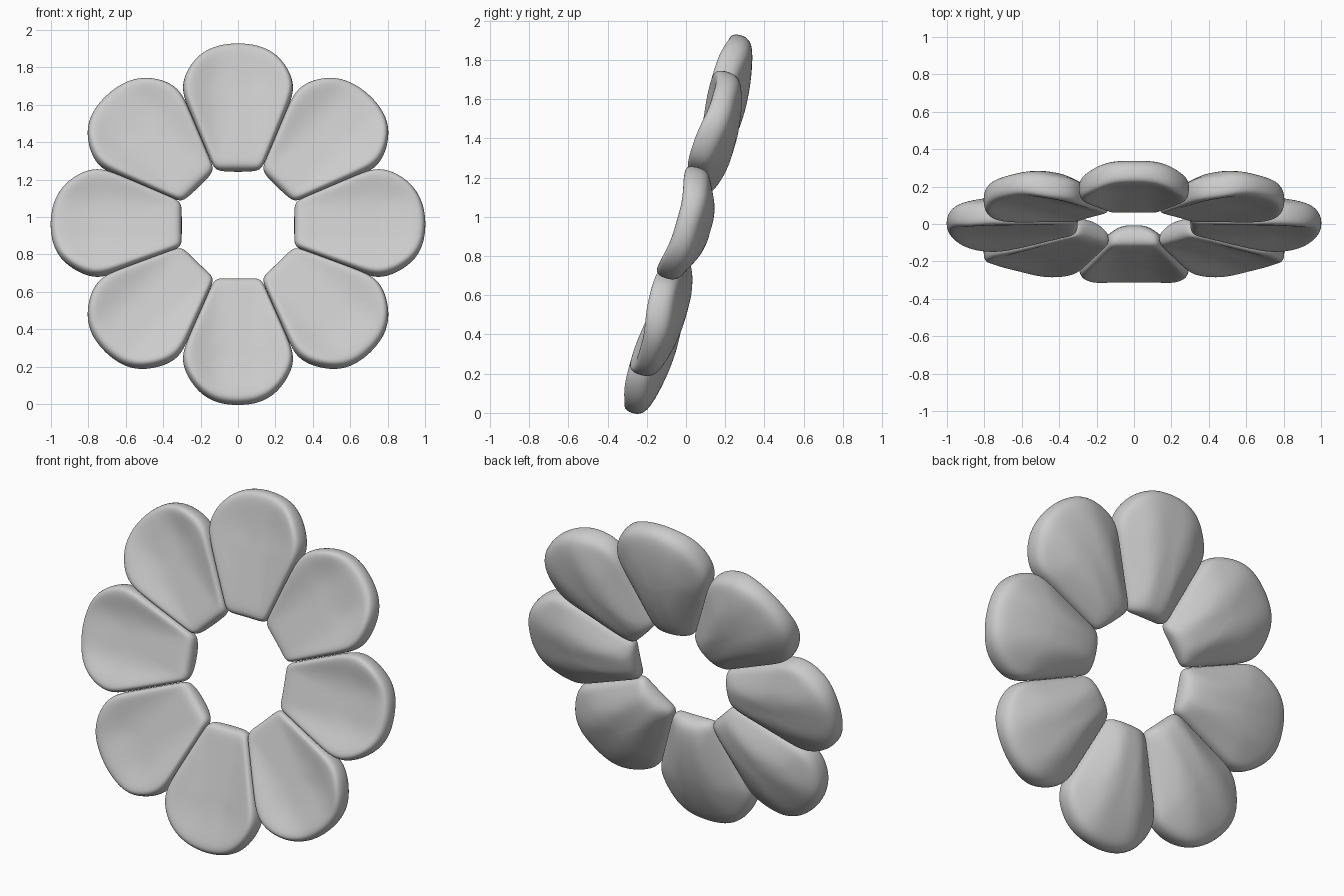
import bpy, bmesh, math
from mathutils import Matrix

if "Cube" in bpy.data.objects:
    bpy.data.objects.remove(bpy.data.objects["Cube"])

TILT = math.radians(-16)
CENTRE_Z = 0.963
MID_R = 0.66

# half outline of one petal: (sideways, distance from flower centre)
HALF = [(0.0, 0.301), (0.06, 0.301), (0.105, 0.302), (0.13, 0.318), (0.15, 0.365),
        (0.20, 0.485), (0.25, 0.605), (0.285, 0.69), (0.298, 0.755), (0.284, 0.82),
        (0.245, 0.89), (0.19, 0.95), (0.11, 0.992), (0.0, 1.006)]
OUTLINE = HALF + [(-x, r) for x, r in HALF[-2:0:-1]]

# rings from front centre, over the rim, to back centre: (outline scale, front/back blend)
RINGS = [(0.25, 0), (0.5, 0), (0.72, 0), (0.87, 0.0), (0.955, 0.06), (0.995, 0.25),
         (1.004, 0.5), (0.995, 0.72), (0.95, 0.9), (0.86, 0.98), (0.70, 1), (0.48, 1), (0.24, 1)]


def smooth(a, b, t):
    t = min(max((t - a) / (b - a), 0), 1)
    return t * t * (3 - 2 * t)


def depth(x, r, blend):
    # cupped petal: concave front, arched back
    front = -0.035 - 0.05 * smooth(0.3, 1.0, abs(x) / 0.29) - 0.018 * smooth(0.75, 1.0, r)
    half_width = min(0.29, max(0.13, 0.414 * r))
    bump = 1 - 0.75 * ((r - 0.62) / 0.36) ** 2
    back = 0.052 + 0.078 * bump * (1 - smooth(0.3, 1.0, abs(x) / half_width))
    return front + (back - front) * blend


def petal_mesh():
    bm = bmesh.new()

    def vert(x, r, blend):
        return bm.verts.new((x, depth(x, r, blend), r))

    rings = [[vert(x * k, MID_R + (r - MID_R) * k, b) for x, r in OUTLINE] for k, b in RINGS]
    n = len(OUTLINE)
    for a, b in zip(rings, rings[1:]):
        for i in range(n):
            j = (i + 1) % n
            bm.faces.new((a[i], a[j], b[j], b[i]))
    for ring, blend in ((rings[0], 0), (rings[-1], 1)):
        tip = vert(0, MID_R, blend)
        for i in range(n):
            bm.faces.new((ring[i], ring[(i + 1) % n], tip))
    bmesh.ops.recalc_face_normals(bm, faces=bm.faces)
    for f in bm.faces:
        f.smooth = True
    mesh = bpy.data.meshes.new("petal")
    bm.to_mesh(mesh)
    bm.free()
    return mesh


# eight petals around a tilted ring
mesh = petal_mesh()
for i in range(8):
    petal = bpy.data.objects.new(f"petal_{i + 1}", mesh)
    bpy.context.collection.objects.link(petal)
    petal.matrix_world = (Matrix.Translation((0, 0, CENTRE_Z)) @ Matrix.Rotation(TILT, 4, 'X')
                          @ Matrix.Rotation(i * math.pi / 4, 4, 'Y'))
    sub = petal.modifiers.new("smooth", 'SUBSURF')
    sub.levels = sub.render_levels = 2
